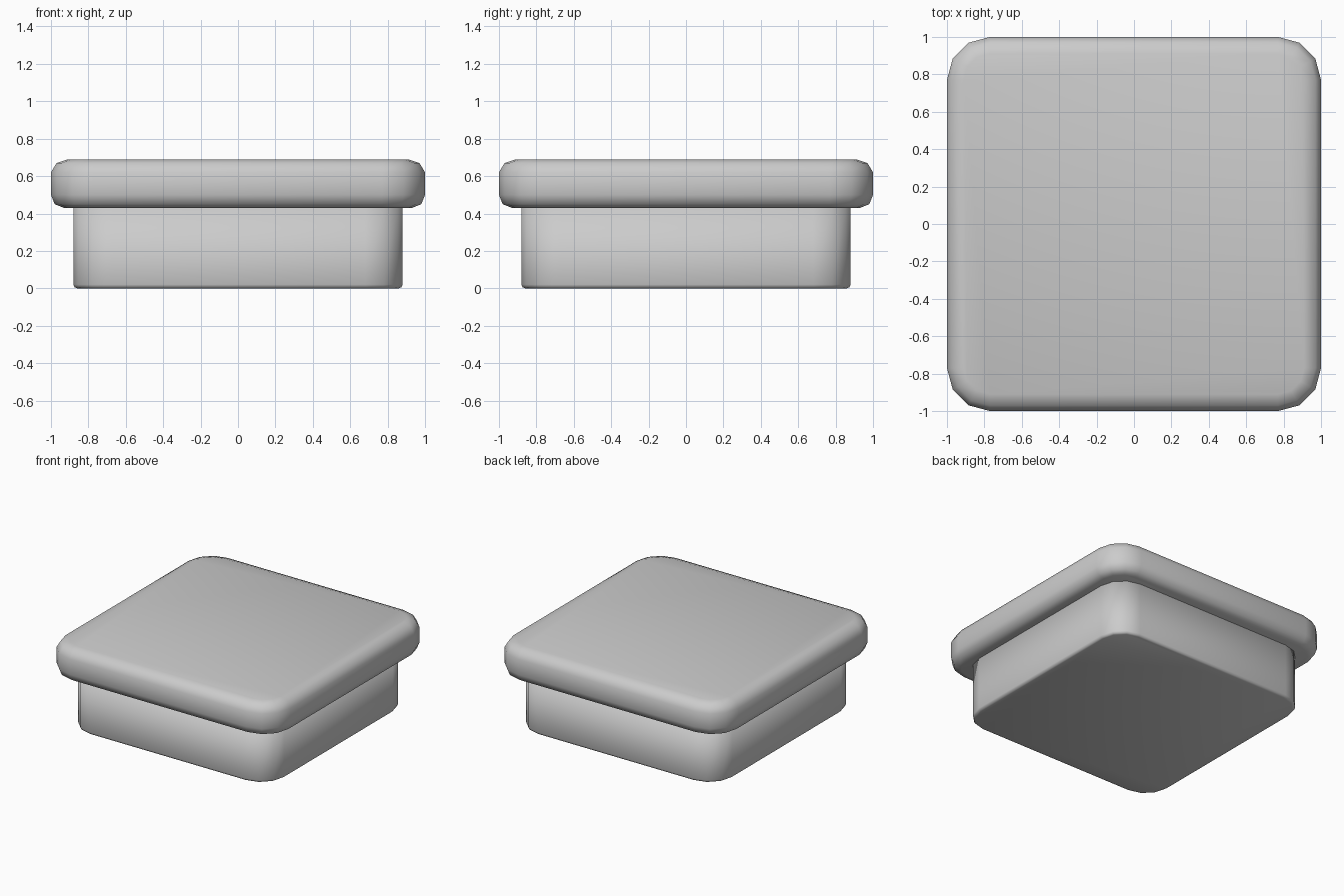
import bpy, bmesh, math

if "Cube" in bpy.data.objects:
    bpy.data.objects.remove(bpy.data.objects["Cube"])

SEG = 3  # segments per rounded corner


def ring(bm, half, radius, z):
    """Rounded square loop of vertices."""
    verts = []
    c = half - radius
    for q, (sx, sy) in enumerate([(1, 1), (-1, 1), (-1, -1), (1, -1)]):
        for i in range(SEG + 1):
            a = math.pi / 2 * (q + i / SEG)
            verts.append(bm.verts.new((sx * c + radius * math.cos(a),
                                       sy * c + radius * math.sin(a), z)))
    return verts


def rounded_block(name, profile, corner, outer):
    """Stack rounded squares (half size, height) into a closed solid."""
    bm = bmesh.new()
    rings = [ring(bm, h, corner - (outer - h), z) for h, z in profile]
    n = len(rings[0])
    for a, b in zip(rings, rings[1:]):
        for i in range(n):
            j = (i + 1) % n
            bm.faces.new((a[i], a[j], b[j], b[i]))
    bm.faces.new(rings[0][::-1])
    bm.faces.new(rings[-1])
    mesh = bpy.data.meshes.new(name)
    bm.to_mesh(mesh)
    bm.free()
    obj = bpy.data.objects.new(name, mesh)
    bpy.context.collection.objects.link(obj)
    for p in mesh.polygons:
        p.use_smooth = True
    return obj


# Lower plug with a small bottom chamfer
rounded_block("base", [(0.86, 0.0), (0.874, 0.006), (0.88, 0.02), (0.88, 0.44)],
              0.20, 0.88)

# Overhanging lid with rounded upper and lower rims
rounded_block("lid", [(0.93, 0.43), (0.98, 0.45), (1.0, 0.50),
                      (1.0, 0.62), (0.97, 0.67), (0.91, 0.69)],
              0.23, 1.0)
